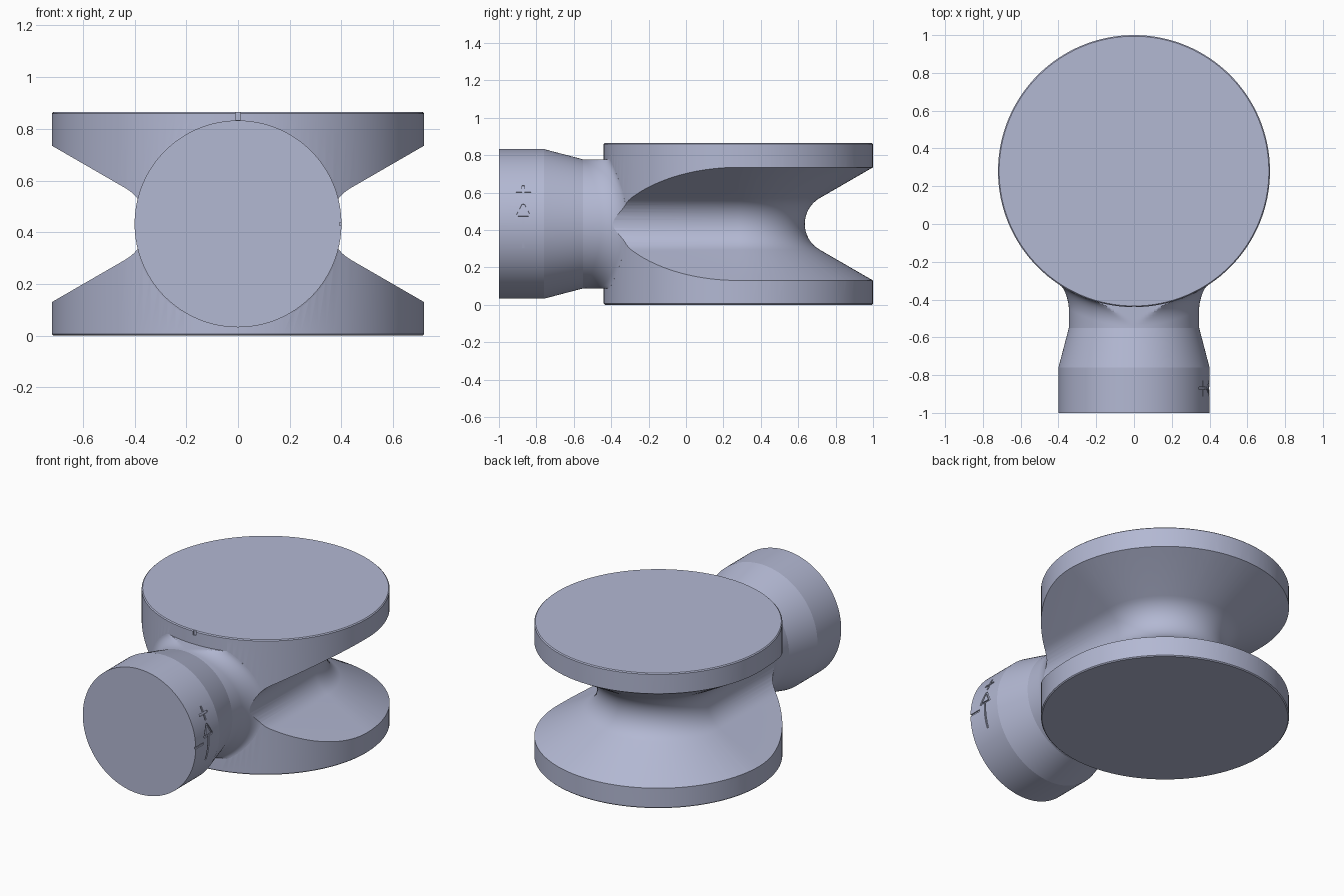
import bpy, bmesh, math
from math import sin, cos, pi, sqrt
from mathutils import Vector

if "Cube" in bpy.data.objects:
    bpy.data.objects.remove(bpy.data.objects["Cube"])

ZC = 0.4325            # mid height
YC, R = 0.28, 0.72     # disc centre and radius
SEG = 128

mat = bpy.data.materials.new("lavender grey")
mat.use_nodes = True
COLOUR = (0.45, 0.48, 0.65, 1)
mat.diffuse_color = COLOUR
mat.node_tree.nodes["Principled BSDF"].inputs["Base Color"].default_value = COLOUR


def loft(name, rings):
    """Skin a list of closed rings and cap both ends."""
    bm = bmesh.new()
    loops = [[bm.verts.new(p) for p in ring] for ring in rings]
    n = len(loops[0])
    for a, b in zip(loops, loops[1:]):
        for i in range(n):
            j = (i + 1) % n
            bm.faces.new((a[i], a[j], b[j], b[i]))
    bm.faces.new(loops[0])
    bm.faces.new(loops[-1])
    bmesh.ops.recalc_face_normals(bm, faces=bm.faces)
    me = bpy.data.meshes.new(name)
    bm.to_mesh(me)
    bm.free()
    me.materials.append(mat)
    ob = bpy.data.objects.new(name, me)
    bpy.context.collection.objects.link(ob)
    return ob


def combine(target, other, operation):
    """Apply a boolean and remove the helper."""
    other.hide_render = True
    bpy.context.view_layer.objects.active = target
    mod = target.modifiers.new("cut", 'BOOLEAN')
    mod.operation = operation
    mod.solver = 'EXACT'
    mod.object = other
    bpy.ops.object.modifier_apply(modifier=mod.name)
    bpy.data.objects.remove(other)


angles = [2 * pi * i / SEG for i in range(SEG)]

# Disc body with slightly eased rims
disc_profile = [(R - .006, 0), (R, .006), (R, .859), (R - .006, .865)]
body = loft("pulley_body", [[(r * cos(a), YC + r * sin(a), z) for a in angles]
                            for r, z in disc_profile])


# Round plug and neck, flaring into the disc wall
def neck_ring(r, y):
    return [(r * cos(a), y, ZC + r * sin(a)) for a in angles]


def flare_ring(r, offset):
    ring = []
    for a in angles:
        x = r * cos(a)
        z = max(-.345, min(.345, r * sin(a)))
        ring.append((x, YC - sqrt(R * R - x * x) + offset, ZC + z))
    return ring


rings = [neck_ring(.4, -1), neck_ring(.4, -.76), neck_ring(.345, -.55)]
for k in range(13):
    t = k / 12 * pi / 2
    rings.append(flare_ring(.345 + .06 * (1 - cos(t)), -.10 * (1 - sin(t))))
rings += [flare_ring(.405, .04), neck_ring(.28, 0)]
combine(body, loft("neck", rings), 'UNION')

# V groove with rounded bottom: straight along both sides, turning round the back
ROUND, MID = .159, .514
profile = [(.92, .3025 + .5774 * .2)]
for k in range(17):
    a = math.radians(120 + 120 * k / 16)
    profile.append((MID + ROUND * cos(a), ROUND * sin(a)))
profile.append((.92, -profile[0][1]))
path = [(0, -.5)] + [(pi * k / 64, YC) for k in range(65)] + [(pi, -.5)]
groove = loft("groove_cutter", [[(r * cos(a), y + r * sin(a), ZC + z) for r, z in profile]
                                for a, y in path])
combine(body, groove, 'DIFFERENCE')


# Shallow engraved strokes wrapped round the left side of the plug
def stroke(p, q, width=.012):
    p, q = Vector(p), Vector(q)
    d = (q - p).normalized()
    side = Vector((-d.y, d.x)) * width / 2
    rings = []
    for k in range(5):
        c = p.lerp(q, k / 4)
        ring = []
        for s, r in ((-1, .393), (1, .393), (1, .42), (-1, .42)):
            y, z = c + side * s
            a = math.asin(z / .4)
            ring.append((r * cos(a), y, ZC + r * sin(a)))
        rings.append(ring)
    combine(body, loft("stroke_cutter", rings), 'DIFFERENCE')


for p, q in [((-1.02, 0), (-.92, 0)),            # index tick
             ((-.87, -.13), (-.87, .03)),        # arrow shaft
             ((-.91, .035), (-.83, .035)),       # arrow head
             ((-.91, .03), (-.87, .105)),
             ((-.83, .03), (-.87, .105)),
             ((-.87, .125), (-.87, .205)),       # plus sign
             ((-.91, .165), (-.83, .165))]:
    stroke(p, q)

# Index notch in the front of the top rim
notch = loft("notch_cutter", [[(x, y, z) for x, y in
                               ((-.01, -.46), (.01, -.46), (.01, -.432), (-.01, -.432))]
                              for z in (.835, .88)])
combine(body, notch, 'DIFFERENCE')

bpy.ops.object.select_all(action='DESELECT')
body.select_set(True)
bpy.context.view_layer.objects.active = body
bpy.ops.object.shade_smooth_by_angle(angle=math.radians(13))
